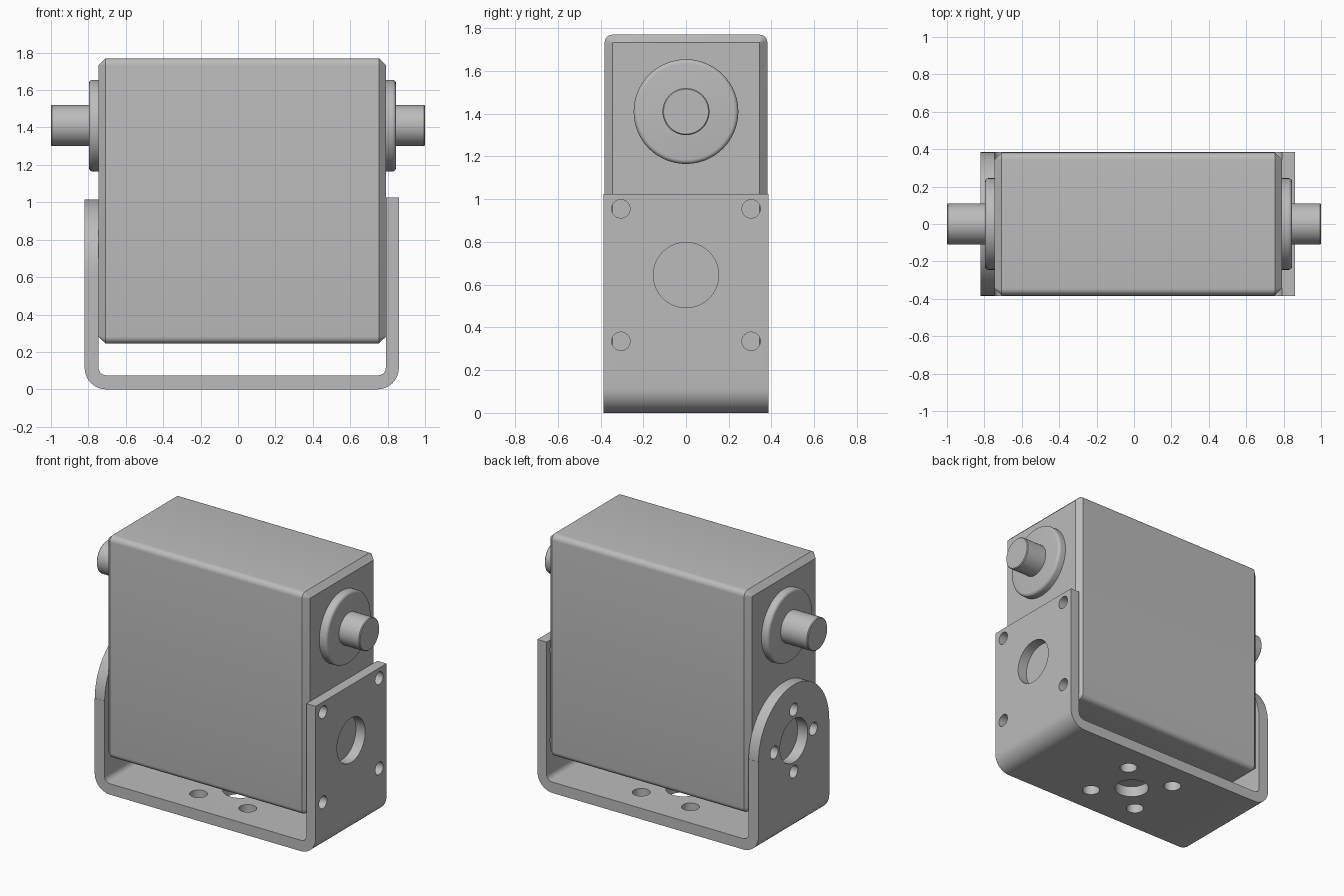
import bpy, bmesh
from math import pi, cos, sin
from mathutils import Matrix, Vector

cube = bpy.data.objects.get("Cube")
if cube:
    bpy.data.objects.remove(cube, do_unlink=True)

grey = bpy.data.materials.new("light_grey")
grey.use_nodes = True
COLOUR = (0.5, 0.5, 0.5, 1)
grey.diffuse_color = COLOUR
grey.node_tree.nodes["Principled BSDF"].inputs["Base Color"].default_value = COLOUR


def finish(name, bm, smooth=True):
    bmesh.ops.recalc_face_normals(bm, faces=bm.faces)
    mesh = bpy.data.meshes.new(name)
    bm.to_mesh(mesh)
    bm.free()
    mesh.materials.append(grey)
    obj = bpy.data.objects.new(name, mesh)
    bpy.context.collection.objects.link(obj)
    if smooth:
        shade(obj)
    return obj


def shade(obj):
    bpy.ops.object.select_all(action='DESELECT')
    obj.select_set(True)
    bpy.context.view_layer.objects.active = obj
    bpy.ops.object.shade_smooth_by_angle(angle=pi / 6)


def arc(cx, cy, r, start, end, n=10):
    """Points on an arc, angles in quarter turns."""
    angles = [(start + (end - start) * i / n) * pi / 2 for i in range(n + 1)]
    return [(cx + r * cos(a), cy + r * sin(a)) for a in angles]


def prism(bm, points, vector):
    face = bm.faces.new([bm.verts.new(p) for p in points])
    out = bmesh.ops.extrude_face_region(bm, geom=[face])
    moved = [g for g in out["geom"] if isinstance(g, bmesh.types.BMVert)]
    bmesh.ops.translate(bm, verts=moved, vec=vector)


def loft(bm, rings):
    rows = [[bm.verts.new(p) for p in ring] for ring in rings]
    n = len(rows[0])
    for a, b in zip(rows, rows[1:]):
        for i in range(n):
            bm.faces.new((a[i], a[(i + 1) % n], b[(i + 1) % n], b[i]))
    bm.faces.new(rows[0])
    bm.faces.new(rows[-1])


def drill(bm, centre, r, axis, depth=0.3):
    turn = Matrix.Rotation(pi / 2, 4, 'Y') if axis == 'X' else Matrix()
    bmesh.ops.create_cone(bm, cap_ends=True, segments=40, radius1=r, radius2=r,
                          depth=depth, matrix=Matrix.Translation(centre) @ turn)


# Housing: rounded long edges, chamfered ends
LEFT, RIGHT, BEVEL = -0.745, 0.79, 0.037
HALF_Y, LOW, HIGH = 0.381, 0.245, 1.77


def section(x, inset):
    r = BEVEL - inset
    y, lo, hi = HALF_Y - BEVEL, LOW + BEVEL, HIGH - BEVEL
    corners = [(y, hi), (-y, hi), (-y, lo), (y, lo)]
    return [(x, *p) for q, c in enumerate(corners) for p in arc(*c, r, q, q + 1, 6)]


bm = bmesh.new()
loft(bm, [section(LEFT, BEVEL - 0.001), section(LEFT + BEVEL, 0),
          section(RIGHT - BEVEL, 0), section(RIGHT, BEVEL - 0.001)])
finish("housing", bm)

# Round flange and shaft on each end
AXLE_Z = 1.41


def turned(name, profile):
    bm = bmesh.new()
    loft(bm, [[(x, r * cos(i * pi / 32), AXLE_Z + r * sin(i * pi / 32))
               for i in range(64)] for x, r in profile])
    finish(name, bm)


for side, s, base, face in (("left", 1, RIGHT, 0.845), ("right", -1, LEFT, -0.797)):
    rim = arc(0, 0, 0.02, 0, 1, 5)
    turned(side + "_flange", [(base - s * 0.01, 0.245)]
           + [(face - s * (0.02 - b), 0.225 + a) for a, b in rim])
    turned(side + "_shaft", [(face - s * 0.02, 0.11), (s * 0.995, 0.11), (s, 0.105)])

# U-shaped bracket, bent from plate
OUT_L, OUT_R, BASE, DEPTH = -0.82, 0.86, 0.075, 0.385
BEND, INNER = 0.115, 0.04
outline = ([(OUT_L, 1.015)]
           + arc(OUT_L + BEND, BEND, BEND, 2, 3) + arc(OUT_R - BEND, BEND, BEND, 3, 4)
           + [(OUT_R, 1.025), (RIGHT, 1.025)]
           + arc(RIGHT - INNER, BASE + INNER, INNER, 4, 3)
           + arc(LEFT + INNER, BASE + INNER, INNER, 3, 2)
           + [(LEFT, 1.015)])
bm = bmesh.new()
prism(bm, [(x, -DEPTH, z) for x, z in outline], (0, 2 * DEPTH, 0))
bracket = finish("bracket", bm, smooth=False)

# Holes in both arms and the base
bm = bmesh.new()
ROUND_Z, MID_X = 0.632, 0.02
drill(bm, (0.83, 0, 0.645), 0.153, 'X')
drill(bm, (-0.78, 0, ROUND_Z), 0.15, 'X')
drill(bm, (MID_X, 0, 0.04), 0.11, 'Z')
for a in (-1, 1):
    for z in (0.335, 0.955):
        drill(bm, (0.83, a * 0.305, z), 0.043, 'X')
    drill(bm, (-0.78, a * 0.213, ROUND_Z), 0.043, 'X')
    drill(bm, (-0.78, 0, ROUND_Z + a * 0.213), 0.043, 'X')
    for b in (-1, 1):
        drill(bm, (MID_X + a * 0.187, b * 0.19, 0.04), 0.056, 'Z')

# Waste around the rounded top of one arm
waste = arc(0, ROUND_Z, 0.384, 0, 2, 48) + [(-0.5, ROUND_Z), (-0.5, 1.2), (0.5, 1.2), (0.5, ROUND_Z)]
prism(bm, [(-0.9, y, z) for y, z in waste], (0.3, 0, 0))
cutter = finish("bracket_cutter", bm, smooth=False)
cutter.hide_render = True

cut = bracket.modifiers.new("holes", 'BOOLEAN')
cut.operation = 'DIFFERENCE'
cut.solver = 'EXACT'
cut.object = cutter
bpy.context.view_layer.objects.active = bracket
bpy.ops.object.modifier_apply(modifier=cut.name)
bpy.data.objects.remove(cutter, do_unlink=True)
shade(bracket)
